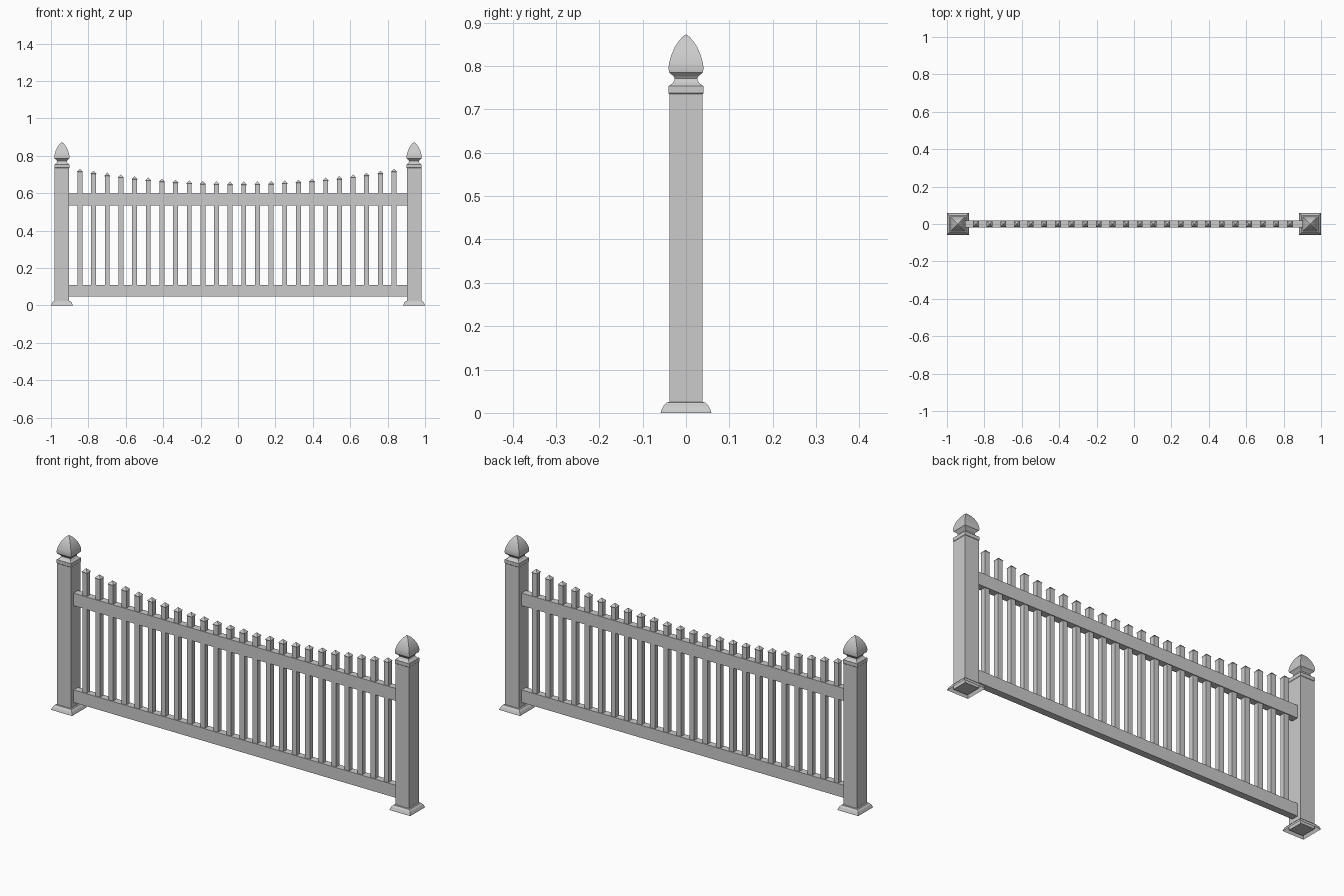
import bpy, bmesh, math

if "Cube" in bpy.data.objects:
    bpy.data.objects.remove(bpy.data.objects["Cube"])


def square_loft(name, x, profile, close_bottom=True, smooth=False):
    """Stack square rings given as (half width, height); half width 0 ends in a point."""
    bm = bmesh.new()
    prev = None
    for h, z in profile:
        if h == 0:
            tip = bm.verts.new((0, 0, z))
            for i in range(4):
                bm.faces.new((prev[i], prev[(i + 1) % 4], tip))
            prev = None
            break
        ring = [bm.verts.new((sx * h, sy * h, z))
                for sx, sy in ((-1, -1), (1, -1), (1, 1), (-1, 1))]
        if prev:
            for i in range(4):
                j = (i + 1) % 4
                bm.faces.new((prev[i], prev[j], ring[j], ring[i]))
        elif close_bottom:
            bm.faces.new(ring[::-1])
        prev = ring
    if prev and close_bottom:
        bm.faces.new(prev)
    mesh = bpy.data.meshes.new(name)
    bm.to_mesh(mesh)
    bm.free()
    ob = bpy.data.objects.new(name, mesh)
    ob.location.x = x
    bpy.context.collection.objects.link(ob)
    if smooth:
        bpy.ops.object.select_all(action='DESELECT')
        ob.select_set(True)
        bpy.context.view_layer.objects.active = ob
        bpy.ops.object.shade_smooth_by_angle(angle=math.radians(30))
    return ob


def box(name, size, centre):
    bpy.ops.mesh.primitive_cube_add(size=1, location=centre)
    ob = bpy.context.object
    ob.name = name
    ob.scale = size
    bpy.ops.object.transform_apply(location=False, rotation=False, scale=True)


# Profiles: post sleeve, open moulded skirt, pointed cap with a narrow neck
post = [(0.0385, 0.003), (0.0385, 0.735), (0.04, 0.737), (0.04, 0.754)]
skirt = [(0.0585, 0), (0.0575, 0.004), (0.054, 0.012), (0.052, 0.016),
         (0.047, 0.021), (0.045, 0.024), (0.0385, 0.025)]
cap = [(0.039, 0.754), (0.031, 0.760), (0.027, 0.766), (0.026, 0.771),
       (0.029, 0.777), (0.036, 0.782), (0.039, 0.785), (0.0405, 0.796),
       (0.038, 0.811), (0.033, 0.827), (0.026, 0.843), (0.017, 0.857),
       (0.008, 0.867), (0, 0.873)]

for side, x in (("left", -0.9415), ("right", 0.9415)):
    square_loft(f"{side}_post", x, post)
    square_loft(f"{side}_post_skirt", x, skirt, close_bottom=False)
    square_loft(f"{side}_post_cap", x, cap, smooth=True)

# Horizontal rails
box("top_rail", (1.81, 0.035, 0.063), (0, 0, 0.566))
box("bottom_rail", (1.81, 0.035, 0.063), (0, 0, 0.079))

# Pickets dipping in a shallow curve towards the middle
for i in range(24):
    u = (i - 11.5) / 11.5
    top = 0.662 + 0.07 * u * u
    square_loft(f"picket_{i + 1}", -0.845 + 0.073 * i,
                [(0.013, 0.06), (0.013, top - 0.02),
                 (0.0155, top - 0.016), (0, top)])
